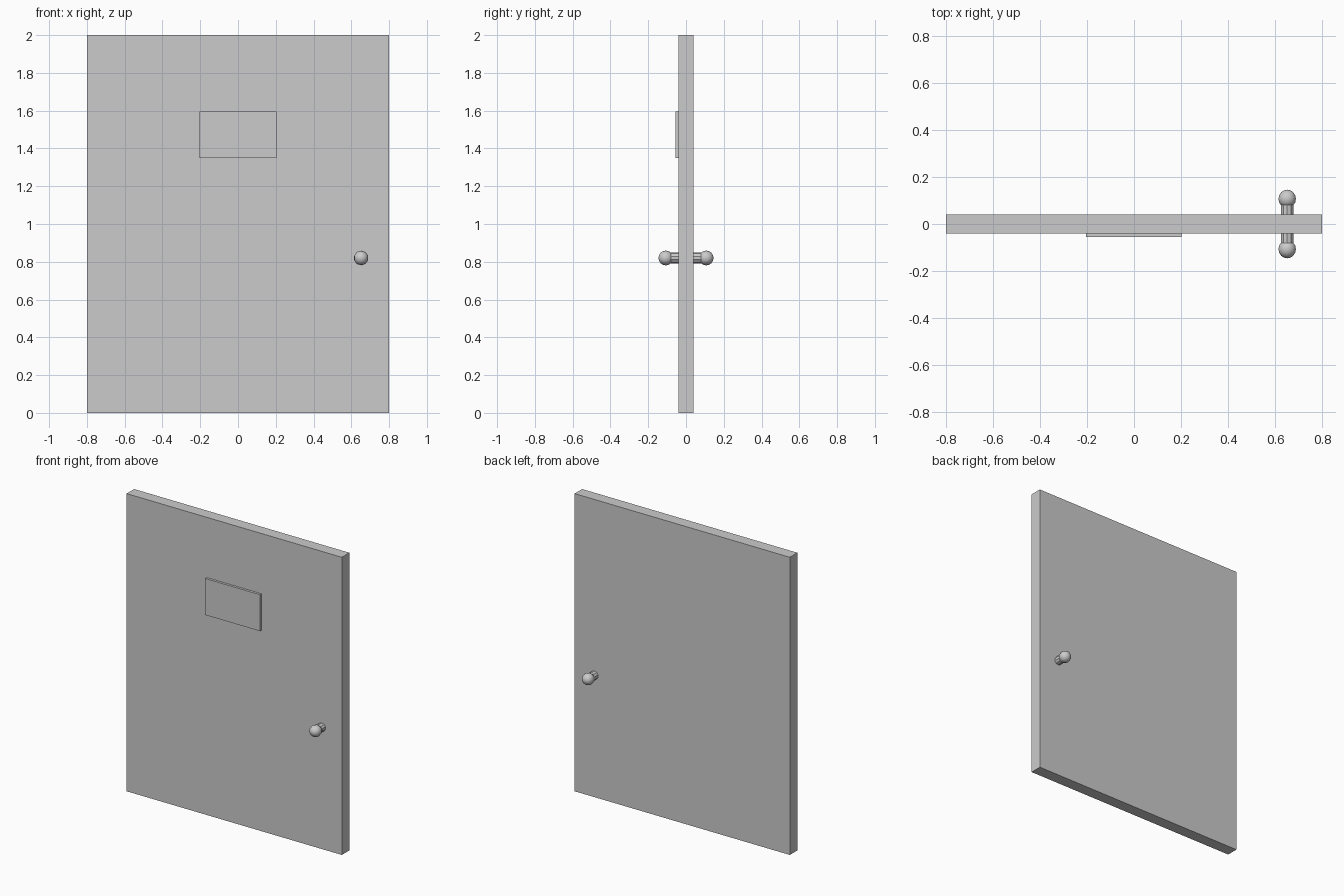
import bpy
from math import radians

if "Cube" in bpy.data.objects:
    bpy.data.objects.remove(bpy.data.objects["Cube"])


def box(name, x, y, z):
    """Box from (min, max) ranges."""
    lo, hi = zip(x, y, z)
    bpy.ops.mesh.primitive_cube_add(size=1, location=[(a + b) / 2 for a, b in zip(lo, hi)])
    ob = bpy.context.object
    ob.name = name
    ob.scale = [b - a for a, b in zip(lo, hi)]
    bpy.ops.object.transform_apply(location=False, rotation=False, scale=True)
    return ob


# door slab and the raised plate on its front
box("door_panel", (-0.8, 0.8), (-0.04, 0.04), (0, 2))
box("front_plate", (-0.205, 0.203), (-0.056, -0.04), (1.35, 1.595))

# shaft through the door with a round knob on each side
KNOB_X, KNOB_Z = 0.652, 0.82
turn = (radians(90), 0, 0)
bpy.ops.mesh.primitive_cylinder_add(vertices=10, radius=0.028, depth=0.2,
                                    location=(KNOB_X, 0, KNOB_Z), rotation=turn)
bpy.context.object.name = "knob_shaft"

for name, side in (("front_knob", -1), ("back_knob", 1)):
    bpy.ops.mesh.primitive_uv_sphere_add(segments=10, ring_count=8, radius=0.039,
                                         location=(KNOB_X, side * 0.107, KNOB_Z), rotation=turn)
    bpy.context.object.name = name
    bpy.ops.object.shade_smooth()
